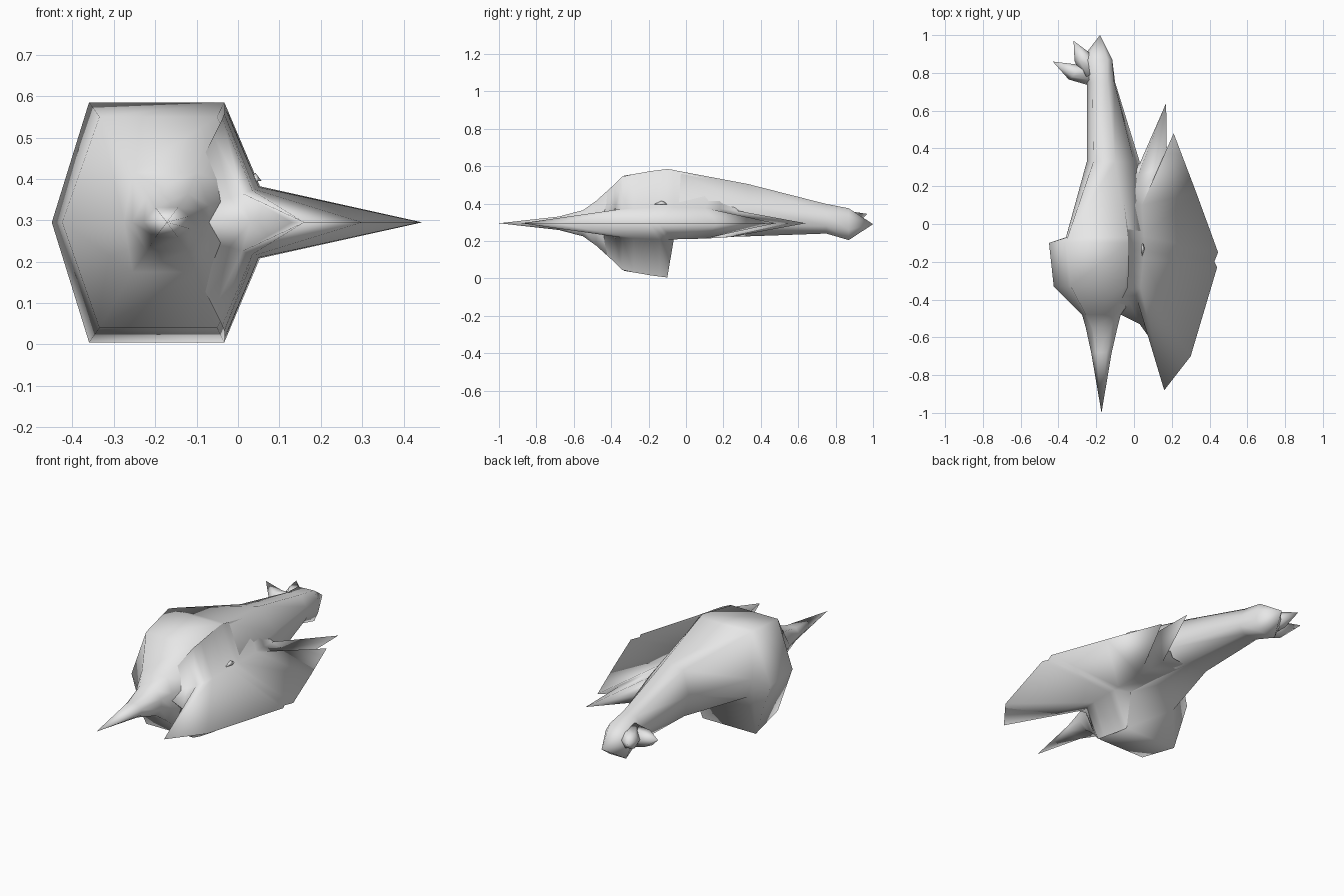
import bpy, bmesh, math
from mathutils import Vector

if "Cube" in bpy.data.objects:
    bpy.data.objects.remove(bpy.data.objects["Cube"])

MID = 0.295
grey = bpy.data.materials.new("pale grey")
grey.diffuse_color = (0.8, 0.8, 0.8, 1)
grey.use_nodes = True
grey.node_tree.nodes["Principled BSDF"].inputs["Base Color"].default_value = grey.diffuse_color


def finish(name, bm):
    bmesh.ops.remove_doubles(bm, verts=bm.verts, dist=0.0005)
    bmesh.ops.recalc_face_normals(bm, faces=bm.faces)
    # keep open shells facing outward
    if sum(f.normal.z * (f.calc_center_median().z - MID) * f.calc_area()
           for f in bm.faces) < 0 and any(e.is_boundary for e in bm.edges):
        bmesh.ops.reverse_faces(bm, faces=bm.faces)
    for f in bm.faces:
        f.smooth = True
    me = bpy.data.meshes.new(name)
    bm.to_mesh(me)
    bm.free()
    me.materials.append(grey)
    ob = bpy.data.objects.new(name, me)
    bpy.context.collection.objects.link(ob)
    return ob


def skin(name, rings, start=None, end=None):
    """Skin rings of 3D points; each end closes to a tip or a cap."""
    bm = bmesh.new()
    rows = [[bm.verts.new(p) for p in r] for r in rings]
    n = len(rows[0])
    for a, b in zip(rows, rows[1:]):
        for i in range(n):
            j = (i + 1) % n
            bm.faces.new((a[i], a[j], b[j], b[i]))
    for row, tip in ((rows[0], start), (rows[-1], end)):
        if tip:
            t = bm.verts.new(tip)
            for i in range(n):
                bm.faces.new((row[i], row[(i + 1) % n], t))
        else:
            bm.faces.new(row)
    return finish(name, bm)


def mirrored(upper):
    """Mirror the upper half of a section below the middle height."""
    return upper + [(x, 2 * MID - z) for x, z in reversed(upper[1:])]


# Body: front spike, hexagonal shell with a rear wall, tail and bulb
sections = [
    (-0.68, mirrored([(-.227, MID), (-.20, .331), (-.145, .331), (-.118, .31)])),
    (-0.55, mirrored([(-.255, MID), (-.22, .365), (-.12, .365), (-.088, .325)])),
    (-0.48, mirrored([(-.275, MID), (-.255, .415), (-.10, .415), (-.07, .335)])),
    (-0.33, mirrored([(-.425, MID), (-.335, .55), (-.05, .55), (.035, .37)])),
    (-0.10, mirrored([(-.45, MID), (-.36, .585), (-.033, .585), (.05, .38)])),
    (-0.07, [(-.36, .32), (-.352, .58), (-.037, .58), (.05, .38),
             (.05, .215), (-.04, .213), (-.33, .213)]),
    (0.33, [(-.25, .35), (-.215, .485), (-.10, .505), (0, .39),
            (.03, .28), (-.08, .225), (-.22, .23)]),
    (0.75, [(-.25, .32), (-.22, .39), (-.14, .398), (-.105, .34),
            (-.10, .28), (-.13, .24), (-.22, .24)]),
    (0.87, [(-.28, .30), (-.24, .37), (-.14, .375), (-.115, .33),
            (-.115, .26), (-.14, .205), (-.24, .205)]),
]
skin("body", [[(x, y, z) for x, z in pts] for y, pts in sections],
     start=(-.172, -1.0, MID), end=(-.18, 1.0, .29))


# Horns with a thick base on the tail bulb
def horn(name, centres, radii, tip):
    rings = []
    for c, r in zip(centres, radii):
        c = Vector(c)
        d = (Vector(tip) - c).normalized()
        u = d.cross(Vector((0, 0, 1))).normalized()
        w = u.cross(d)
        rings.append([c + r * (u * math.cos(a) + w * math.sin(a))
                      for a in (math.tau * i / 6 for i in range(6))])
    skin(name, rings, end=tip)


horn("side_horn", [(-.20, .79, .30), (-.325, .805, .315)], [.065, .045],
     (-.43, .86, .355))
horn("rear_horn", [(-.22, .81, .31), (-.275, .885, .32)], [.07, .045],
     (-.32, .97, .345))

# Wing: rim (x, y), thick root (x, y, half thickness) and the height
# of the shoulder fairing above and below the middle
edge = [
    (-.07, -.48, -.07, -.46, .05, .12, .12),
    (.03, -.53, -.02, -.42, .06, .17, .17),
    (.13, -.67, .01, -.38, .07, .21, .21),
    (.16, -.88, .035, -.34, .077, .25, .25),
    (.30, -.70, .04, -.28, .08, .263, .263),
    (.44, -.23, .05, -.18, .085, .28, .28),
    (.425, -.20, .05, -.14, .086, .285, .285),
    (.445, -.15, .053, -.10, .087, .29, .29),
    (.33, .165, .052, -.065, .086, .285, .085),
    (.21, .48, .042, .10, .082, .24, .078),
    (.175, .30, .035, .18, .078, .225, .075),
    (.17, .64, .022, .26, .07, .21, .072),
    (.03, .32, 0, .32, .06, .195, .07),
]
bm = bmesh.new()
rim = [bm.verts.new((e[0], e[1], MID)) for e in edge]
for side in (1, -1):
    root = [bm.verts.new((x, y, MID + side * h)) for _, _, x, y, h, *_ in edge]
    shoulder = []
    for e in edge:
        x = -.033 - max(0, e[3]) * .19 - max(0, -.33 - e[3]) * .5
        shoulder.append(bm.verts.new((x, e[3], MID + side * e[5 if side > 0 else 6])))
    for a, b in ((rim, root), (root, shoulder)):
        for i in range(len(edge) - 1):
            bm.faces.new((a[i], a[i + 1], b[i + 1], b[i]))
finish("wing", bm)

# Small diamond stud above the wing root
bm = bmesh.new()
bmesh.ops.create_cone(bm, cap_ends=True, segments=4, radius1=1, radius2=0, depth=.02)
for v in bm.verts:
    v.co = (.042 + v.co.x * .015, -.13 + v.co.y * .045, .405 + v.co.z)
finish("stud", bm)
